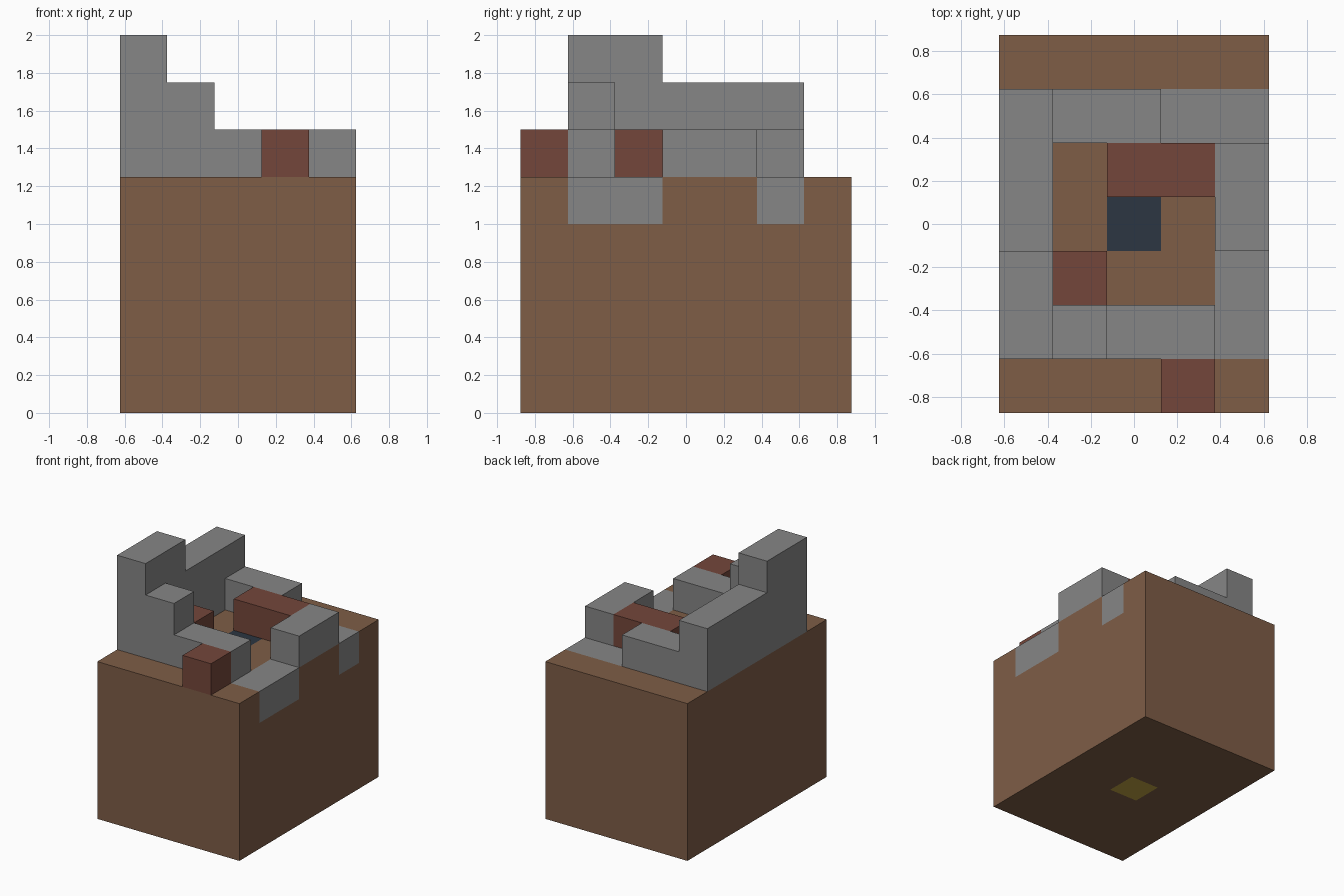
import bpy
import bmesh
from mathutils import Vector

if "Cube" in bpy.data.objects:
    bpy.data.objects.remove(bpy.data.objects["Cube"], do_unlink=True)

U = 0.25            # edge of one block
GROUND = 5 * U      # height of the ground top


def material(name, rgb):
    m = bpy.data.materials.new(name)
    m.use_nodes = True
    m.diffuse_color = (*rgb, 1)
    bsdf = m.node_tree.nodes["Principled BSDF"]
    bsdf.inputs["Base Color"].default_value = (*rgb, 1)
    bsdf.inputs["Roughness"].default_value = 0.9
    return m


earth = material("earth brown", (0.21, 0.11, 0.062))
stone = material("stone grey", (0.24, 0.24, 0.24))
brick = material("brick red", (0.175, 0.062, 0.043))
navy = material("dark navy", (0.025, 0.037, 0.054))
gold = material("gold", (0.53, 0.37, 0.055))


def finish(name, bm, mats):
    bmesh.ops.recalc_face_normals(bm, faces=bm.faces)
    mesh = bpy.data.meshes.new(name)
    bm.to_mesh(mesh)
    bm.free()
    for m in mats:
        mesh.materials.append(m)
    obj = bpy.data.objects.new(name, mesh)
    bpy.context.collection.objects.link(obj)
    return obj


def box_mesh(lo, hi):
    bm = bmesh.new()
    bmesh.ops.create_cube(bm, size=1)
    lo, hi = Vector(lo), Vector(hi)
    bmesh.ops.scale(bm, vec=hi - lo, verts=bm.verts)
    bmesh.ops.translate(bm, vec=(lo + hi) / 2, verts=bm.verts)
    return bm


def blocks(name, mat, cx, cy, nx=1, ny=1):
    """One-high run of blocks on the ground, starting at cell (cx, cy)."""
    x, y = (cx - 0.5) * U, (cy - 0.5) * U
    return finish(name, box_mesh((x, y, GROUND),
                                 (x + nx * U, y + ny * U, GROUND + U)), [mat])


def stepped_wall(name, mat, steps, place, thickness):
    """Wall from (start, end, height) steps, measured in cells."""
    outline = [(steps[0][0], 0)]
    for start, end, height in steps:
        outline += [(start, height), (end, height)]
    outline.append((steps[-1][1], 0))
    bm = bmesh.new()
    face = bm.faces.new([bm.verts.new(place(a, h)) for a, h in outline])
    out = bmesh.ops.extrude_face_region(bm, geom=[face])["geom"]
    bmesh.ops.translate(bm, vec=thickness,
                        verts=[v for v in out if isinstance(v, bmesh.types.BMVert)])
    return finish(name, bm, [mat])


# Ground block, cut along the block grid so flush blocks can be coloured
bm = box_mesh((-2.5 * U, -3.5 * U, 0), (2.5 * U, 3.5 * U, GROUND))
cuts = [(0, c) for c in (-0.5, 0.5, 1.5)]
cuts += [(1, c) for c in (-2.5, -0.5, 0.5, 1.5, 2.5)] + [(2, 4)]
for axis, c in cuts:
    normal = Vector((0, 0, 0))
    normal[axis] = 1
    bmesh.ops.bisect_plane(bm, geom=bm.verts[:] + bm.edges[:] + bm.faces[:],
                           plane_co=normal * c * U, plane_no=normal)
bm.normal_update()
for f in bm.faces:
    x, y, z = f.calc_center_median() / U
    if f.normal.y ** 2 > 0.5:
        continue
    side_stones = x > 1.5 and -2.5 < y < -0.5
    corner_stones = x > 0.5 and 1.5 < y < 2.5
    if z > 4 and (side_stones or corner_stones):
        f.material_index = 1
    elif abs(x) < 0.5 and abs(y) < 0.5:
        f.material_index = 2 if z > 4 else 3
finish("ground", bm, [earth, stone, navy, gold])

# Ruined walls
stepped_wall("tall_side_wall", stone, [(-2.5, -0.5, 3), (-0.5, 2.5, 2)],
             lambda a, h: (-2.5 * U, a * U, GROUND + h * U), (U, 0, 0))
stepped_wall("front_wall", stone, [(-1.5, -0.5, 2), (-0.5, 1.5, 1)],
             lambda a, h: (a * U, -2.5 * U, GROUND + h * U), (0, U, 0))
blocks("back_wall", stone, -1, 2, nx=2)
blocks("low_side_wall", stone, 2, 0, ny=2)

# Loose red blocks
blocks("outer_red_block", brick, 1, -3)
blocks("inner_red_block", brick, -1, -1)
blocks("long_red_block", brick, 0, 1, nx=2)
